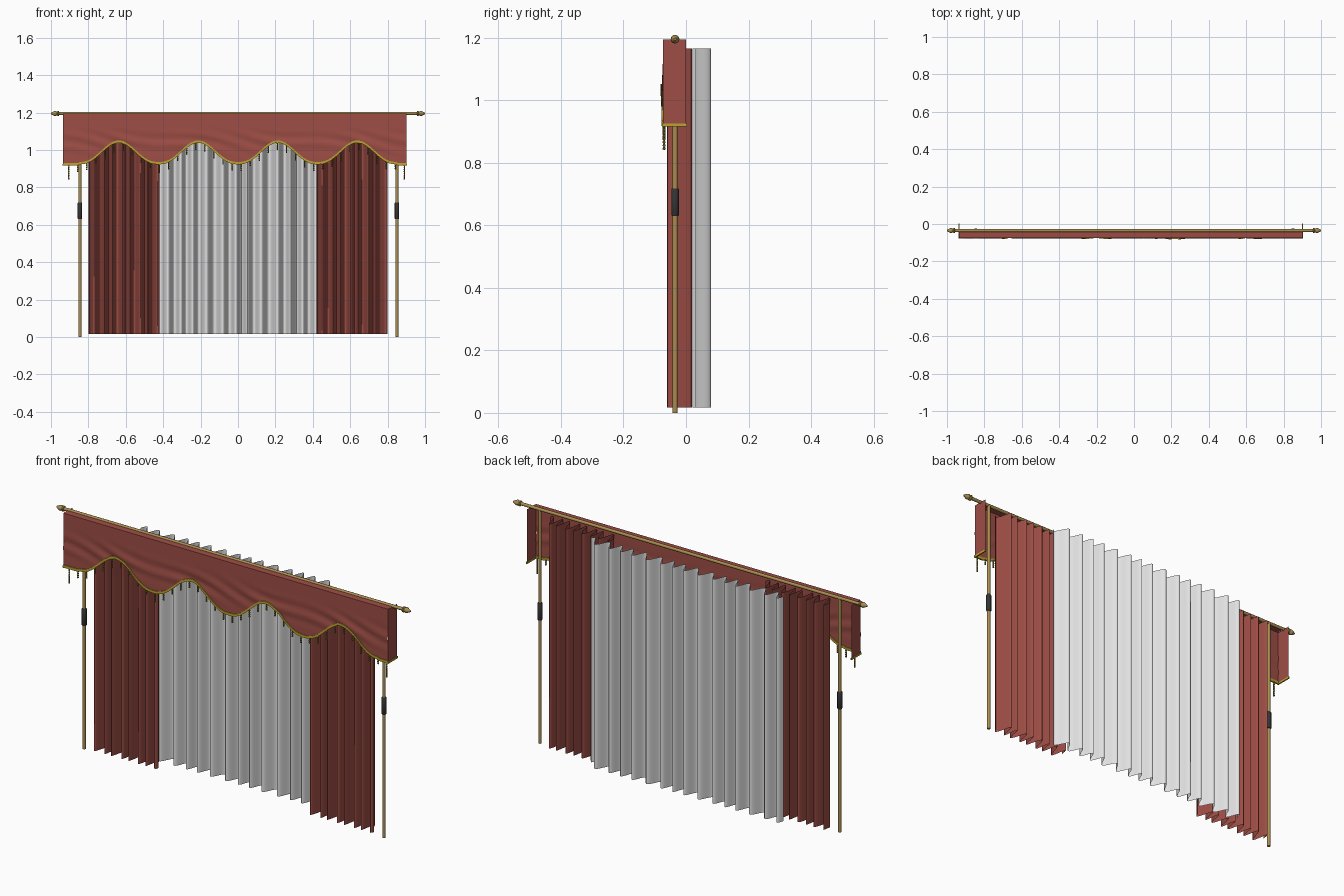
import bpy, bmesh, math, random
from mathutils import Matrix, Vector

random.seed(4)
cube = bpy.data.objects.get("Cube")
if cube:
    bpy.data.objects.remove(cube)


def material(name, r, g, b):
    m = bpy.data.materials.new(name)
    m.use_nodes = True
    m.diffuse_color = (r, g, b, 1)
    m.node_tree.nodes["Principled BSDF"].inputs["Base Color"].default_value = (r, g, b, 1)
    return m


RED = material("red velvet", 0.34, 0.075, 0.06)
WHITE = material("white sheer", 0.76, 0.76, 0.76)
BRASS = material("brass", 0.40, 0.27, 0.08)
GOLD = material("gold braid", 0.50, 0.37, 0.03)
TASSEL = material("olive tassel", 0.22, 0.17, 0.03)
DARK = material("dark grip", 0.035, 0.035, 0.035)

ROD_Y, ROD_Z = -0.035, 1.195
LEFT_END, RIGHT_END, FRONT_Y = 0.90, -0.935, -0.074


def finish(name, bm, mat, angle=50):
    mesh = bpy.data.meshes.new(name)
    bm.to_mesh(mesh)
    bm.free()
    mesh.materials.append(mat)
    ob = bpy.data.objects.new(name, mesh)
    bpy.context.collection.objects.link(ob)
    bpy.ops.object.select_all(action="DESELECT")
    ob.select_set(True)
    bpy.context.view_layer.objects.active = ob
    bpy.ops.object.shade_smooth_by_angle(angle=math.radians(angle))
    return ob


def grid(name, rows, mat, angle=50):
    """Surface through rows of points of equal length."""
    bm = bmesh.new()
    vs = [[bm.verts.new(p) for p in row] for row in rows]
    for a, b in zip(vs, vs[1:]):
        for i in range(len(a) - 1):
            bm.faces.new((a[i], a[i + 1], b[i + 1], b[i]))
    return finish(name, bm, mat, angle)


def lathe(bm, profile, origin, axis, sides=12):
    """Turn (radius, distance) pairs round an axis through origin."""
    turn = Vector((0, 0, 1)).rotation_difference(Vector(axis)).to_matrix()
    rings = []
    for r, d in profile:
        ring = []
        for k in range(sides):
            a = math.tau * k / sides
            ring.append(bm.verts.new(Vector(origin) + turn @ Vector((r * math.cos(a), r * math.sin(a), d))))
        rings.append(ring)
    for a, b in zip(rings, rings[1:]):
        for k in range(sides):
            j = (k + 1) % sides
            bm.faces.new((a[k], a[j], b[j], b[k]))
    bm.faces.new(rings[0][::-1])
    bm.faces.new(rings[-1])


def turned(name, profile, origin, axis, mat):
    bm = bmesh.new()
    lathe(bm, profile, origin, axis)
    return finish(name, bm, mat)


def pleated(name, x0, x1, y_mid, depth, pleats, mat):
    """Hanging cloth with deep rounded folds."""
    n = pleats * 12
    path = []
    for i in range(n + 1):
        t = i / n
        lean = 0.12 * math.sin(t * 23)
        path.append((x0 + (x1 - x0) * t,
                     y_mid + depth * math.sin(math.tau * (pleats * t + lean))))
    grid(name, [[(x, y, z) for x, y in path] for z in (0.017, 1.165)], mat, 80)


# Pleated cloth
pleated("right_drape", -0.80, -0.42, -0.02, 0.04, 8, RED)
pleated("left_drape", 0.42, 0.80, -0.02, 0.04, 8, RED)
pleated("sheer_curtain", -0.585, 0.515, 0.05, 0.03, 15, WHITE)


# Valance front with scalloped hem, soft wrinkles and a lid back to the rod
def hem(x):
    if abs(x) > 0.85:
        return 0.925
    wave = 0.5 - 0.5 * math.cos(math.tau * (abs(x) / 0.425))
    return 0.930 + 0.115 * wave ** 1.25


def wrinkle(x, z):
    fade = max(0.0, 1 - abs(z - 1.04) / 0.08)
    return 0.004 * fade * math.sin(x * 17 + 90 * z + 2 * math.sin(x * 9))


COLS, ROWS = 160, 16
xs = [RIGHT_END + (LEFT_END - RIGHT_END) * i / COLS for i in range(COLS + 1)]
rows = [[(x, ROD_Y, 1.196) for x in xs]]
for r in range(ROWS + 1):
    row = []
    for x in xs:
        z = 1.194 + (hem(x) - 1.194) * r / ROWS
        row.append((x, FRONT_Y + wrinkle(x, z), z))
    rows.append(row)
grid("valance_front", rows, RED)

# Valance returns at both ends, each with a braid along its hem
for side, x in (("left", LEFT_END), ("right", RIGHT_END)):
    ys = (FRONT_Y, 0.0)
    grid(side + "_valance_return",
         [[(x, y, z) for y in ys] for z in (1.194, 0.925)], RED)
    bm = bmesh.new()
    bmesh.ops.create_cube(bm, size=1, matrix=Matrix.Translation((x, FRONT_Y / 2, 0.921))
                          @ Matrix.Diagonal((0.006, -FRONT_Y + 0.006, 0.010, 1)))
    finish(side + "_return_braid", bm, GOLD, 30)

# Braid following the scalloped hem
section = ((-0.004, -0.007), (-0.004, 0.006), (0.004, 0.006), (0.004, -0.007), (-0.004, -0.007))
grid("hem_braid", [[(x, FRONT_Y + wrinkle(x, hem(x)) + dy, hem(x) + dz) for x in xs]
                   for dy, dz in section], GOLD)

# Beaded tassels hanging from the braid
bm = bmesh.new()
count = 38
for i in range(count):
    x = RIGHT_END + 0.03 + (LEFT_END - RIGHT_END - 0.04) * i / (count - 1)
    beads = 8 if i in (0, count - 1) else random.choice((3, 4, 4, 5))
    profile = [(0.0015, 0)]
    for b in range(beads):
        profile += [(0.0045, b * 0.010 + 0.004), (0.0045, b * 0.010 + 0.008), (0.002, b * 0.010 + 0.010)]
    lathe(bm, profile, (x, FRONT_Y + 0.004, hem(x) - 0.004), (0, 0, -1), 6)
finish("tassels", bm, TASSEL)

# Curtain rod with a turned finial at each end
turned("curtain_rod", [(0.008, -0.96), (0.008, 0.96)], (0, ROD_Y, ROD_Z), (1, 0, 0), BRASS)
finial = [(0.008, 0), (0.014, 0.003), (0.014, 0.009), (0.009, 0.012), (0.014, 0.019),
          (0.013, 0.026), (0.009, 0.034), (0.004, 0.044)]
for side, s in (("left", 1), ("right", -1)):
    turned(side + "_finial", finial, (s * 0.956, ROD_Y, ROD_Z), (s, 0, 0), BRASS)

# Draw poles with dark grips
for side, x in (("left", 0.85), ("right", -0.845)):
    turned(side + "_pole", [(0.008, 0), (0.008, ROD_Z)], (x, ROD_Y, 0), (0, 0, 1), BRASS)
    turned(side + "_grip", [(0.010, 0), (0.012, 0.003), (0.012, 0.085), (0.010, 0.088)],
           (x, ROD_Y, 0.63), (0, 0, 1), DARK)
